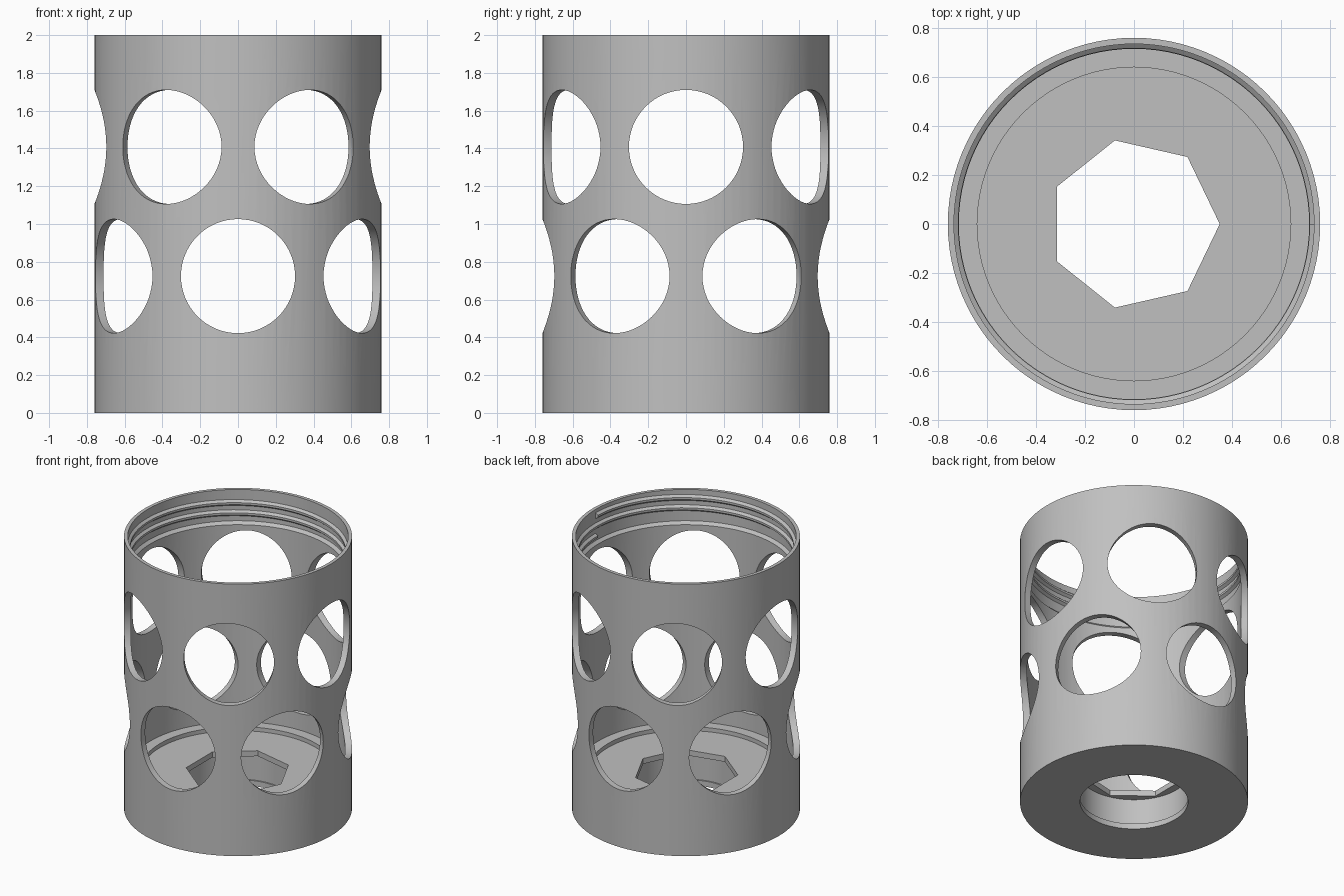
import bpy
import bmesh
from math import pi, cos, sin
from mathutils import Matrix

default = bpy.data.objects.get("Cube")
if default:
    bpy.data.objects.remove(default, do_unlink=True)

grey = bpy.data.materials.new("plain grey")
grey.use_nodes = True
grey.diffuse_color = (0.53, 0.53, 0.53, 1)
grey.node_tree.nodes["Principled BSDF"].inputs["Base Color"].default_value = grey.diffuse_color


def revolve(bm, profile, steps, turns=1, rise=0, matrix=Matrix()):
    """Spin an (r, z) profile round z; a rise makes it an open, capped helix."""
    closed = rise == 0
    total = int(steps * turns)
    rings = []
    for i in range(total if closed else total + 1):
        a = 2 * pi * i / steps
        rings.append([bm.verts.new(matrix @ Matrix.Translation(
            (r * cos(a), r * sin(a), z + rise * i / steps)).to_translation())
            for r, z in profile])
    n = len(profile)
    for i in range(total):
        p, q = rings[i], rings[(i + 1) % len(rings)]
        for j in range(n - 1 if closed else n):
            k = (j + 1) % n
            bm.faces.new((p[j], q[j], q[k], p[k]))
    if not closed:
        bm.faces.new(rings[0])
        bm.faces.new(rings[-1][::-1])
    bmesh.ops.remove_doubles(bm, verts=bm.verts[:], dist=1e-5)
    bmesh.ops.recalc_face_normals(bm, faces=bm.faces[:])


def make_object(name, bm):
    mesh = bpy.data.meshes.new(name)
    bm.to_mesh(mesh)
    bm.free()
    mesh.materials.append(grey)
    obj = bpy.data.objects.new(name, mesh)
    bpy.context.collection.objects.link(obj)
    return obj


def select_only(obj):
    bpy.ops.object.select_all(action="DESELECT")
    obj.select_set(True)
    bpy.context.view_layer.objects.active = obj


# Tube with a thick base, recessed floor, round socket and wider threaded mouth
bm = bmesh.new()
revolve(bm, [(0, .23), (.37, .23), (.37, .04), (.36, .04), (.36, 0),
             (.76, 0), (.76, 2), (.735, 2), (.735, 1.77), (.715, 1.75),
             (.715, .30), (.64, .30), (.64, .27), (0, .27)], 96)
body = make_object("tube_body", bm)

# Cutter: two staggered rows of six side holes and a seven-sided floor hole
bm = bmesh.new()
revolve(bm, [(0, .15), (.35, .15), (.35, .4), (0, .4)], 7)
for height, offset in ((.724, pi / 6), (1.408, 0)):
    for k in range(6):
        turn = Matrix.Rotation(offset + k * pi / 3, 4, "Z")
        place = Matrix.Translation((0, 0, height)) @ turn @ Matrix.Rotation(pi / 2, 4, "Y")
        revolve(bm, [(0, .62), (.302, .62), (.302, .9), (0, .9)], 64, matrix=place)
cutter = make_object("hole_cutter", bm)
cutter.hide_render = True

cut = body.modifiers.new("holes", "BOOLEAN")
cut.operation = "DIFFERENCE"
cut.solver = "EXACT"
cut.object = cutter
select_only(body)
bpy.ops.object.modifier_apply(modifier=cut.name)
bpy.data.objects.remove(cutter, do_unlink=True)

# Helical thread inside the mouth
bm = bmesh.new()
revolve(bm, [(.742, 1.775), (.717, 1.795), (.717, 1.81), (.742, 1.83)],
        96, turns=2, rise=.075)
thread = make_object("mouth_thread", bm)

for obj in (body, thread):
    select_only(obj)
    bpy.ops.object.shade_smooth_by_angle(angle=pi / 9)
